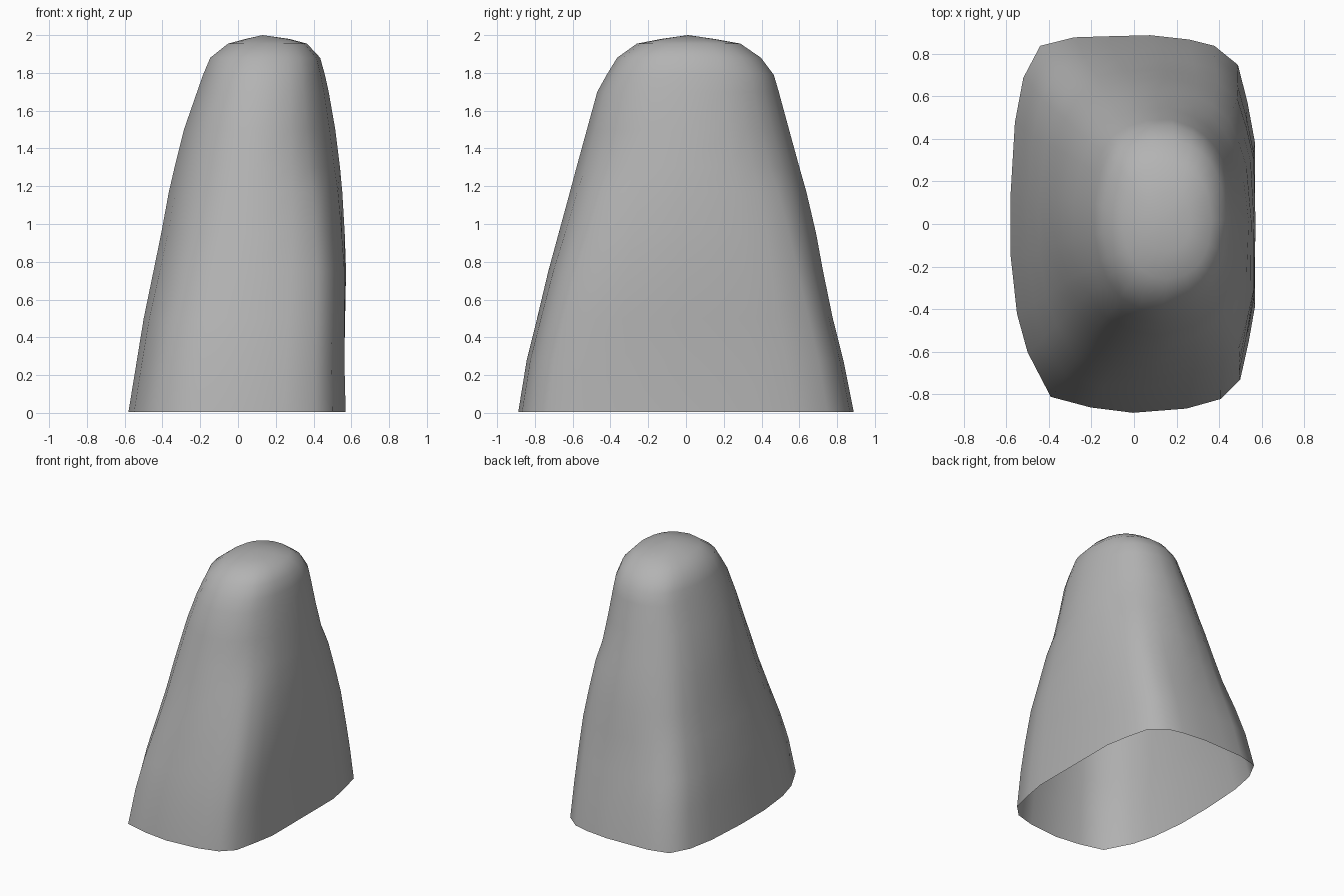
import bpy, bmesh
from mathutils import Vector

# Footprint outline, counter-clockwise from the right side
FOOT = [(.57, 0), (.57, .38), (.535, .57), (.49, .75), (.38, .84), (.26, .87), (.08, .89),
        (-.12, .885), (-.28, .88), (-.44, .84), (-.52, .69), (-.56, .48), (-.58, .15),
        (-.58, -.15), (-.55, -.42), (-.50, -.60), (-.39, -.81), (-.2, -.86), (0, -.885),
        (.25, -.865), (.41, -.82), (.50, -.73), (.54, -.55), (.57, -.38)]

# Levels: z, x min, x max, y min, y max, boxiness of the left and of the right side
LEVELS = [(0.005, -.58, .57, -.89, .885, 1, 1),
          (0.28, -.535, .563, -.845, .83, 1, 1),
          (0.50, -.50, .567, -.79, .775, .9, .95),
          (0.75, -.45, .572, -.73, .725, .65, .8),
          (0.95, -.41, .565, -.675, .69, .5, .6),
          (1.17, -.37, .552, -.615, .64, .38, .4),
          (1.30, -.34, .54, -.58, .605, .33, .15),
          (1.50, -.29, .515, -.525, .55, .3, .08),
          (1.70, -.22, .48, -.47, .495, .3, .12),
          (1.79, -.188, .46, -.42, .468, .3, .15),
          (1.88, -.15, .435, -.365, .40, .3, .15),
          (1.955, -.055, .365, -.26, .29, .2, .15),
          (1.98, .04, .27, -.13, .15, .1, .1)]


def ring(bm, z, x0, x1, y0, y1, left, right):
    verts = []
    for fx, fy in FOOT:
        p = Vector((fx / (.57 if fx > 0 else .58), fy / .887))
        p = p.normalized().lerp(p, right if fx > 0 else left)
        verts.append(bm.verts.new(((x0 + x1) / 2 + p.x * (x1 - x0) / 2,
                                   (y0 + y1) / 2 + p.y * (y1 - y0) / 2, z)))
    return verts


# Rock shell, open underneath
bm = bmesh.new()
rings = [ring(bm, *level) for level in LEVELS]
n = len(FOOT)
for lower, upper in zip(rings, rings[1:]):
    for i in range(n):
        j = (i + 1) % n
        bm.faces.new((lower[i], lower[j], upper[j], upper[i]))

# Rounded summit
peak = bm.verts.new((.13, .01, 2.0))
for i in range(n):
    bm.faces.new((rings[-1][i], rings[-1][(i + 1) % n], peak))
for f in bm.faces:
    f.smooth = True

mesh = bpy.data.meshes.new("rock")
bm.to_mesh(mesh)
bm.free()
rock = bpy.data.objects.new("rock", mesh)
bpy.context.collection.objects.link(rock)

# Dark grey stone
stone = bpy.data.materials.new("stone")
stone.diffuse_color = (.45, .45, .45, 1)
mesh.materials.append(stone)
